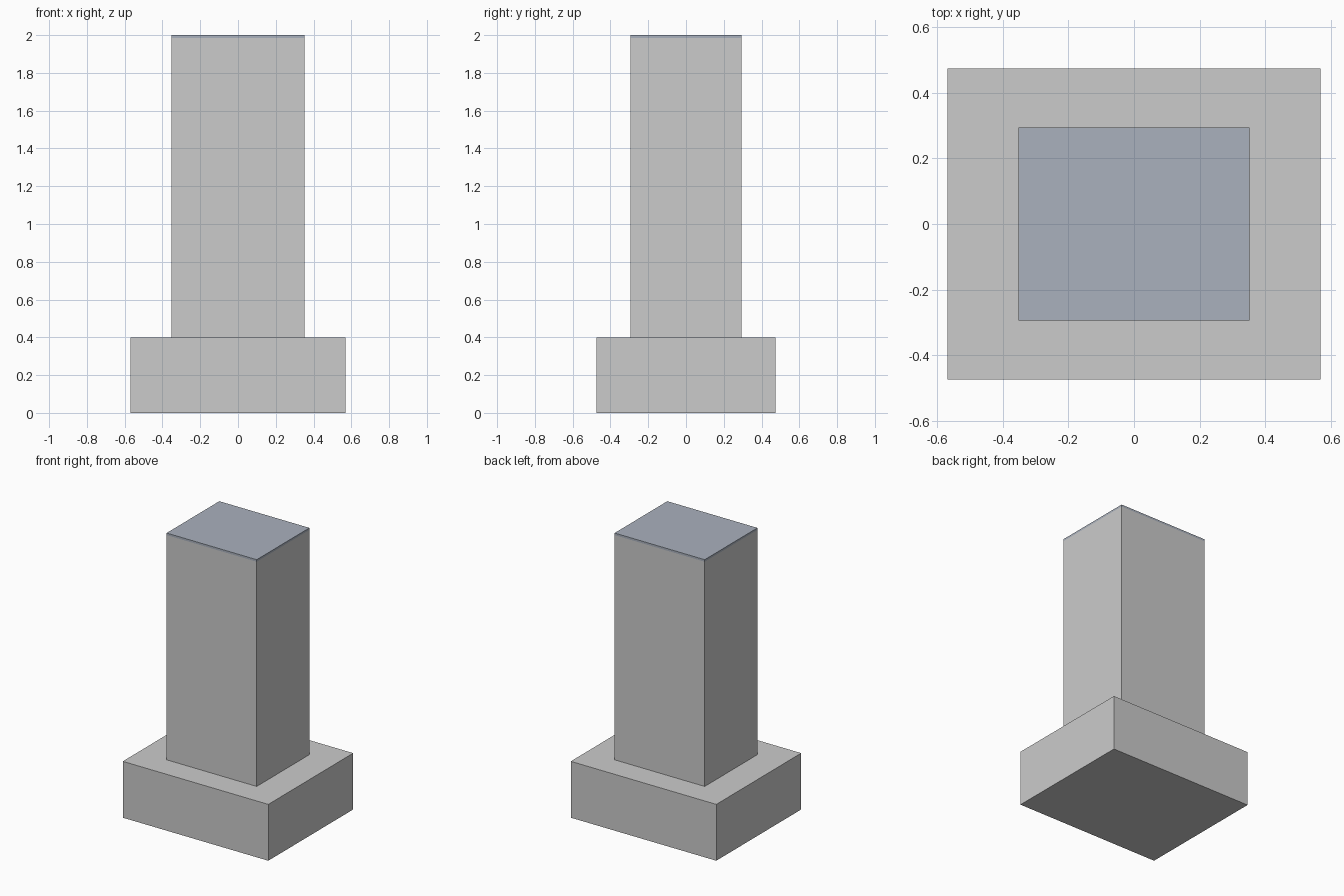
import bpy

if "Cube" in bpy.data.objects:
    bpy.data.objects.remove(bpy.data.objects["Cube"])


def box(name, width, depth, z0, z1):
    """Box centred on x = y = 0, spanning z0 to z1."""
    bpy.ops.mesh.primitive_cube_add(size=1, location=(0, 0, (z0 + z1) / 2))
    ob = bpy.context.object
    ob.name = name
    ob.scale = (width, depth, z1 - z0)
    bpy.ops.object.transform_apply(location=False, rotation=False, scale=True)
    return ob


# Wide plinth and upright pillar
box("base", 1.137, 0.948, 0, 0.398)
box("pillar", 0.704, 0.588, 0.398, 1.985)

# Thin blue-grey plate on top, flush with the pillar sides
cap = box("top_plate", 0.704, 0.588, 1.985, 2.0)
mat = bpy.data.materials.new("blue_grey")
mat.diffuse_color = (0.40, 0.44, 0.51, 1)
mat.use_nodes = True
mat.node_tree.nodes["Principled BSDF"].inputs["Base Color"].default_value = mat.diffuse_color
cap.data.materials.append(mat)
